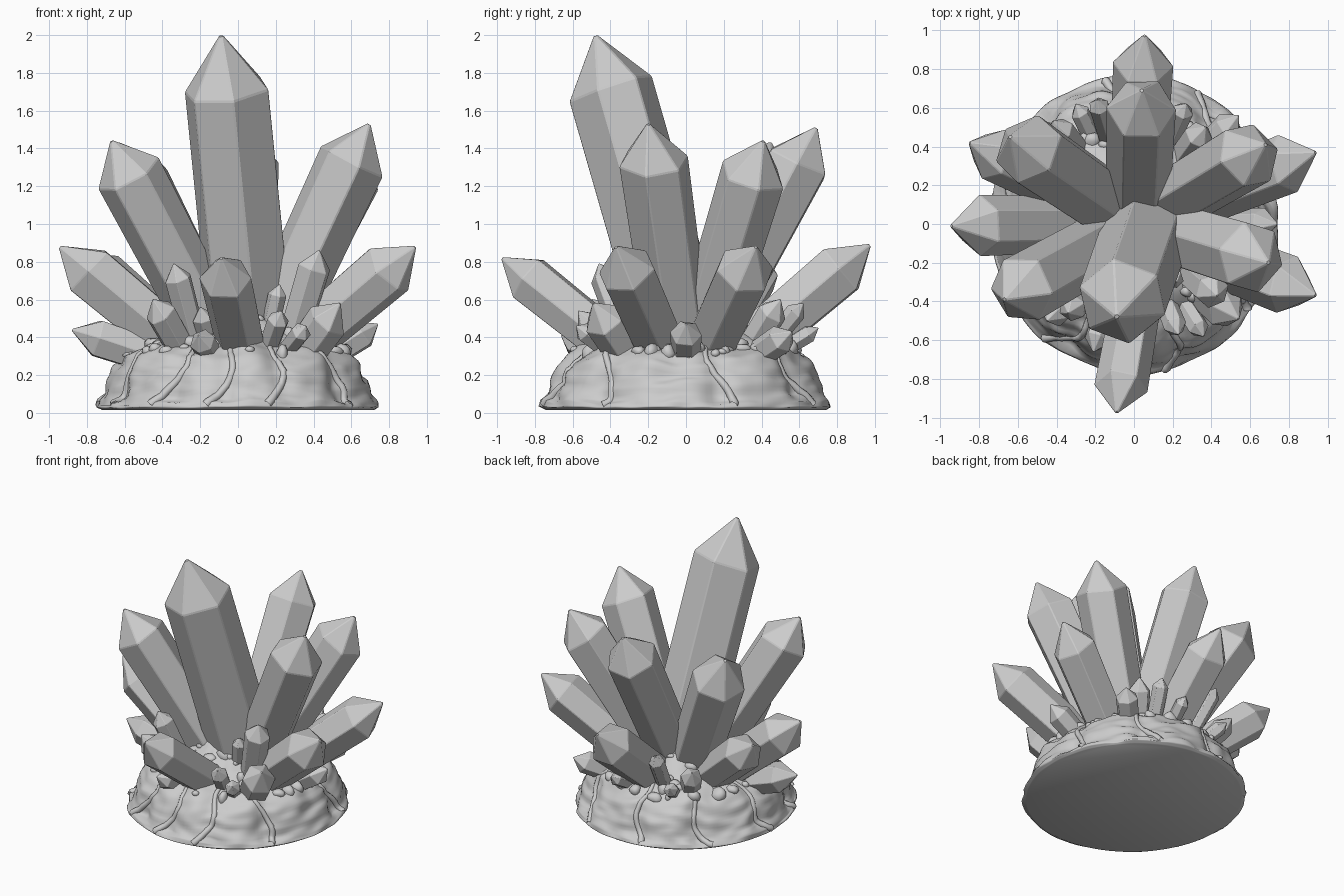
import bpy, bmesh, random
from math import pi, sin, cos, exp
from mathutils import Vector, noise

if "Cube" in bpy.data.objects:
    bpy.data.objects.remove(bpy.data.objects["Cube"])

random.seed(4)


def finish(bm, name, smooth):
    me = bpy.data.meshes.new(name)
    bmesh.ops.recalc_face_normals(bm, faces=bm.faces[:])
    for f in bm.faces:
        f.smooth = smooth
    bm.to_mesh(me)
    bm.free()
    ob = bpy.data.objects.new(name, me)
    bpy.context.collection.objects.link(ob)
    return ob


def crystal(name, tip, root, r, point=1.15, turn=0.0, taper=0.92):
    """Six-sided prism from root, ending in a slightly uneven pyramid at tip."""
    tip, root = Vector(tip), Vector(root)
    axis = (tip - root).normalized()
    u = axis.cross(Vector((0, 0, 1))).normalized()
    v = axis.cross(u)
    shoulder = tip - axis * r * point
    tip = tip + axis * r * .06
    bm = bmesh.new()
    rings = [[], []]
    for i in range(6):
        a = i * pi / 3 + turn + random.uniform(-.05, .05)
        d = (u * cos(a) + v * sin(a)) * r
        rings[0].append(bm.verts.new(root + d * taper))
        rings[1].append(bm.verts.new(shoulder + d + axis * r * random.uniform(-.1, .1)))
    top = bm.verts.new(tip)
    bm.faces.new(rings[0])
    for i in range(6):
        j = (i + 1) % 6
        bm.faces.new((rings[0][i], rings[0][j], rings[1][j], rings[1][i]))
        bm.faces.new((rings[1][i], rings[1][j], top))
    ob = finish(bm, name, False)
    bev = ob.modifiers.new("soft_edges", 'BEVEL')
    bev.width = r * 0.03
    bev.segments = 1
    return ob


# Rock base: radius/height profile, lobed around its rim
PROFILE = [(0, 0.015), (.72, .015), (.745, .03), (.735, .055), (.705, .10), (.685, .17),
           (.655, .24), (.61, .30), (.55, .345), (.47, .385), (.38, .44), (.27, .52), (.14, .59), (0, .61)]
SEAMS = [0.25, 0.95, 1.7, 2.3, 2.95, 3.6, 4.2, 4.62, 5.05, 5.6]


def seam_gap(a):
    return min(abs((a - s + pi) % (2 * pi) - pi) for s in SEAMS)


def rock_point(t, a):
    """Point on the rock: t runs along the profile, a is the angle."""
    i = min(int(t), len(PROFILE) - 2)
    k = t - i
    r = PROFILE[i][0] * (1 - k) + PROFILE[i + 1][0] * k
    z = PROFILE[i][1] * (1 - k) + PROFILE[i + 1][1] * k
    p = Vector((r * cos(a), r * sin(a) * 1.03, z))
    if t > 1:
        w = min(1, t - 1)
        n = noise.noise(p * 4) * .03 + noise.noise(Vector((p.x * 8, p.y * 8, p.z * 18))) * .02
        groove = -.045 * exp(-(seam_gap(a) / .09) ** 2) if t > 3 else 0
        q = 1 + (n + groove * min(1, r / .4)) * w
        p.x *= q
        p.y *= q
        p.z = max(.012, p.z + (n * .8 if t > 2.5 else n * .25) * w)
    return p


bm = bmesh.new()
N, SUB = 160, 4
STEPS = (len(PROFILE) - 1) * SUB
rows = [[bm.verts.new(rock_point(s / SUB, 2 * pi * i / N)) for i in range(N)]
        for s in range(SUB, STEPS)]
for lo, hi in zip(rows, rows[1:]):
    for i in range(N):
        j = (i + 1) % N
        bm.faces.new((lo[i], lo[j], hi[j], hi[i]))
bm.faces.new(rows[0])
bm.faces.new(rows[-1])
finish(bm, "rock_base", True)

# Raised veins winding up the seams of the rock
cu = bpy.data.curves.new("rock_veins", 'CURVE')
cu.dimensions = '3D'
cu.bevel_depth = .02
cu.bevel_resolution = 2
for s in SEAMS:
    sp = cu.splines.new('POLY')
    n = 16
    sp.points.add(n - 1)
    lean = random.uniform(-.3, .3)
    for i in range(n):
        k = i / (n - 1)
        a = s + lean * (k - .5) + .05 * sin(k * 7 + s)
        p = rock_point(2.5 + 6.5 * k, a)
        sp.points[i].co = (p.x * .99, p.y * .99, p.z, 1)
        sp.points[i].radius = 1.2 - .5 * k
bpy.context.collection.objects.link(bpy.data.objects.new("rock_veins", cu))

# Irregular nubs half sunk in the top of the rock
bm = bmesh.new()
for i in range(170):
    p = rock_point(random.uniform(7.6, 12), random.uniform(0, 2 * pi))
    r = random.uniform(.022, .045)
    vs = bmesh.ops.create_icosphere(bm, subdivisions=2, radius=r)["verts"]
    sx, sz = random.uniform(.8, 1.4), random.uniform(.7, 1.3)
    for v in vs:
        v.co *= 1 + .35 * noise.noise(v.co * 25 + p * 40)
        v.co.x *= sx
        v.co.z *= sz
        v.co += p - Vector((0, 0, r * .35))
finish(bm, "rock_nubs", True)

# Tall crystals: tip, root, radius, turn about the axis
crystal("main_crystal", (-.09, -.48, 2.0), (.07, -.02, .40), .233, 1.25, 0, 1.0)
TALL = [((.695, -.20, 1.53), (.17, -.04, .40), .188, pi / 6),
        ((.68, .41, 1.44), (.16, .10, .42), .178, .25),
        ((.04, .69, 1.51), (.02, .10, .40), .182, 0),
        ((-.64, .45, 1.43), (-.13, .10, .42), .19, .4),
        ((-.67, -.39, 1.44), (-.12, -.08, .40), .182, 0)]
for i, (t, b, r, turn) in enumerate(TALL):
    crystal(f"tall_crystal_{i + 1}", t, b, r, 1.15, turn)

# Low leaning crystals around the rim
LOW = [((.94, .37, .88), (.28, .11, .32), .157),
       ((.94, -.37, .88), (.28, -.12, .32), .157),
       ((-.945, -.01, .88), (-.25, 0, .30), .16),
       ((-.85, .42, .84), (-.25, .13, .32), .14),
       ((-.09, -.975, .82), (.03, -.30, .28), .14),
       ((.055, .975, .89), (.02, .28, .30), .158),
       ((-.88, -.06, .44), (-.40, -.03, .28), .11)]
for i, (t, b, r) in enumerate(LOW):
    crystal(f"low_crystal_{i + 1}", t, b, r, 1.25)

# Small crystals between the big ones: tip and radius, rooted toward the centre
SMALL = [((-.34, -.46, .79), .075), ((.43, -.37, .86), .09), ((.54, -.49, .58), .115),
         ((-.45, -.50, .60), .085), ((.23, -.57, .54), .06), ((-.21, -.66, .41), .07),
         ((.74, 0, .47), .085), ((-.19, .64, .66), .055), ((.27, .62, .58), .055),
         ((.37, .50, .60), .08), ((-.42, .53, .56), .075), ((.13, .70, .45), .05),
         ((.54, .56, .43), .08), ((.22, -.30, .68), .05),
         ((-.20, -.45, .56), .06), ((-.30, .62, .44), .05), ((.36, -.58, .46), .055)]
for i, (t, r) in enumerate(SMALL):
    crystal(f"small_crystal_{i + 1}", t, (t[0] * .6, t[1] * .6, .28), r, 1.1, i * .5)
